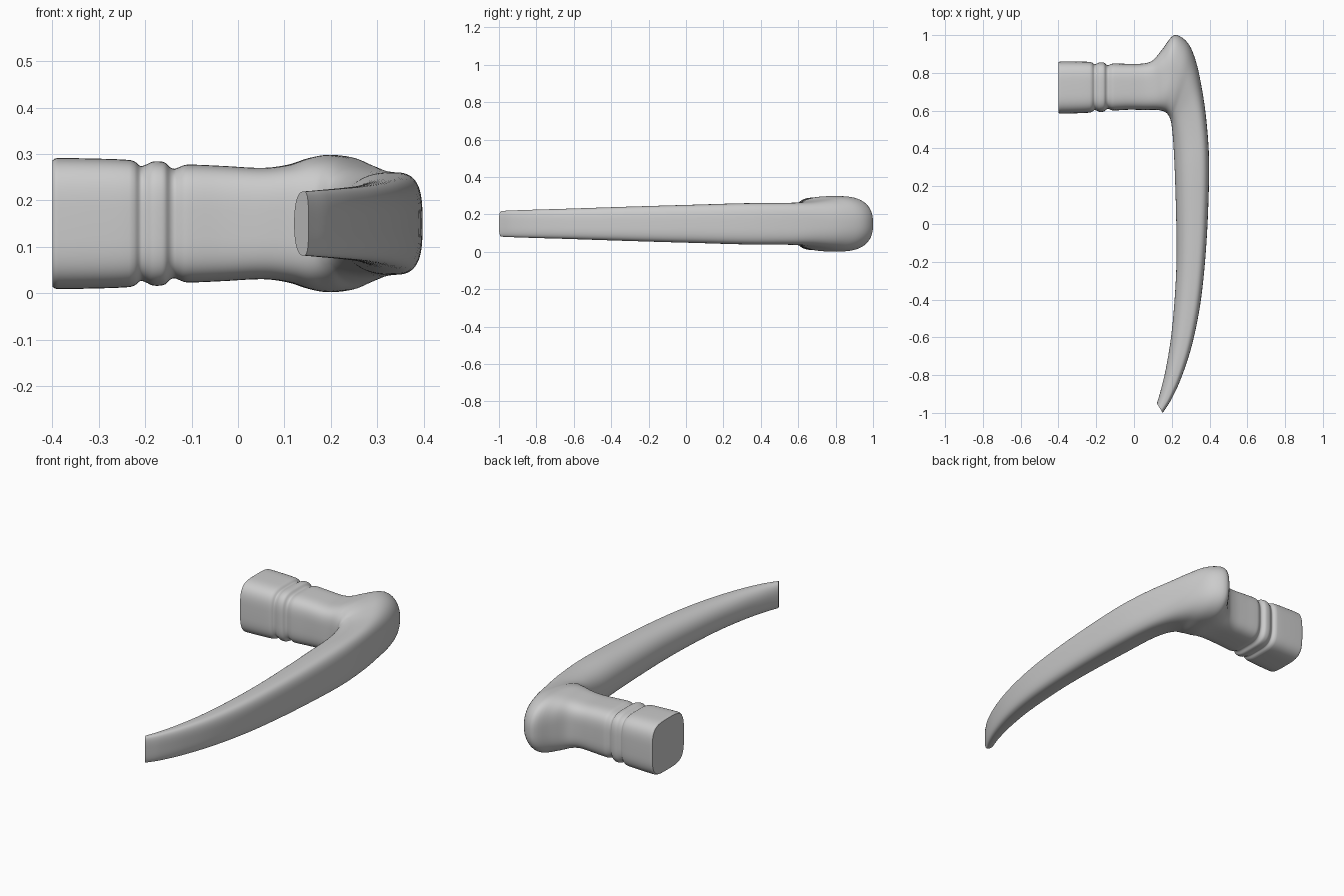
import bpy, bmesh, math
from mathutils import Vector

if "Cube" in bpy.data.objects:
    bpy.data.objects.remove(bpy.data.objects["Cube"])

SEG, STEPS, ZC = 96, 5, 0.15

# neck: x, half size of the rounded-square section
NECK = [(-0.4, 0.136), (-0.394, 0.14), (-0.385, 0.141), (-0.31, 0.14), (-0.235, 0.137), (-0.222, 0.133),
        (-0.21, 0.124), (-0.198, 0.127), (-0.185, 0.133), (-0.17, 0.134), (-0.157, 0.131),
        (-0.146, 0.121), (-0.137, 0.118), (-0.128, 0.121), (-0.115, 0.126), (-0.1, 0.127),
        (-0.03, 0.124)]

# bend and lever: inner x, inner y, outer x, outer y, half height
LEVER = [(0.06, 0.604, 0.05, 0.850, 0.120), (0.12, 0.604, 0.10, 0.867, 0.127),
         (0.155, 0.597, 0.15, 0.925, 0.141), (0.175, 0.585, 0.213, 1.0, 0.148),
         (0.188, 0.565, 0.282, 0.962, 0.143), (0.196, 0.54, 0.325, 0.87, 0.129),
         (0.203, 0.49, 0.357, 0.73, 0.116), (0.21, 0.40, 0.382, 0.56, 0.111),
         (0.217, 0.25, 0.397, 0.35, 0.110), (0.224, 0.0, 0.392, 0.06, 0.102),
         (0.225, -0.2, 0.376, -0.2, 0.095), (0.215, -0.4, 0.350, -0.43, 0.088),
         (0.196, -0.6, 0.307, -0.64, 0.081), (0.168, -0.77, 0.252, -0.81, 0.076),
         (0.139, -0.89, 0.197, -0.93, 0.072), (0.121, -0.95, 0.152, -1.0, 0.069)]

# each key: inner xy, outer xy, height, inner power, outer power, widest position
keys = []
for x, h in NECK:
    yc = 0.722 + 0.012 * (x + 0.4)
    keys.append((x, yc - h * 0.98, x, yc + h * 0.98, h, 3.8, 3.8, 0.5))
for i, row in enumerate(LEVER):
    f = min(1, max(0, (i - 1) / 6))
    keys.append(row + (3.8 - 1.5 * f, 3.8 - 1.2 * math.sin(f * math.pi) - 0.6 * f, 0.5 + 0.14 * f))


def interpolate(rows):
    """Hermite curve through all key rows, spaced by centre distance."""
    mids = [Vector(((r[0] + r[2]) / 2, (r[1] + r[3]) / 2)) for r in rows]
    t = [0]
    for a, b in zip(mids, mids[1:]):
        t.append(t[-1] + (b - a).length)
    last = len(rows) - 1

    def slope(i, k):
        a, b = max(i - 1, 0), min(i + 1, last)
        return (rows[b][k] - rows[a][k]) / (t[b] - t[a])
    out = []
    for i in range(last):
        d = t[i + 1] - t[i]
        for s in range(STEPS):
            u = s / STEPS
            out.append([(2*u**3 - 3*u*u + 1) * rows[i][k] + (u**3 - 2*u*u + u) * d * slope(i, k)
                        + (3*u*u - 2*u**3) * rows[i + 1][k] + (u**3 - u*u) * d * slope(i + 1, k)
                        for k in range(8)])
    out.append(list(rows[-1]))
    return out


def section(bm, r):
    """Ring of vertices: superellipse with different inner and outer halves."""
    inner, outer = Vector((r[0], r[1], ZC)), Vector((r[2], r[3], ZC))
    ring = []
    for j in range(SEG):
        a = 2 * math.pi * j / SEG
        c, s = math.cos(a), math.sin(a)
        n = r[6] if c > 0 else r[5]
        c = math.copysign(abs(c) ** (2 / n), c)
        s = math.copysign(abs(s) ** (2 / n), s)
        w = r[7] + ((1 - r[7]) if c > 0 else r[7]) * c
        ring.append(bm.verts.new(inner.lerp(outer, w) + Vector((0, 0, r[4] * s))))
    return ring


# one continuous sweep: square neck, bend, tapering curved lever
bm = bmesh.new()
rings = [section(bm, r) for r in interpolate(keys)]
for a, b in zip(rings, rings[1:]):
    for j in range(SEG):
        k = (j + 1) % SEG
        bm.faces.new((a[j], a[k], b[k], b[j]))
bm.faces.new(rings[0])
bm.faces.new(rings[-1])
bmesh.ops.recalc_face_normals(bm, faces=bm.faces[:])
mesh = bpy.data.meshes.new("lever_handle")
bm.to_mesh(mesh)
bm.free()
handle = bpy.data.objects.new("lever_handle", mesh)
bpy.context.collection.objects.link(handle)
bpy.context.view_layer.objects.active = handle
handle.select_set(True)
bpy.ops.object.shade_smooth_by_angle(angle=math.radians(40))
